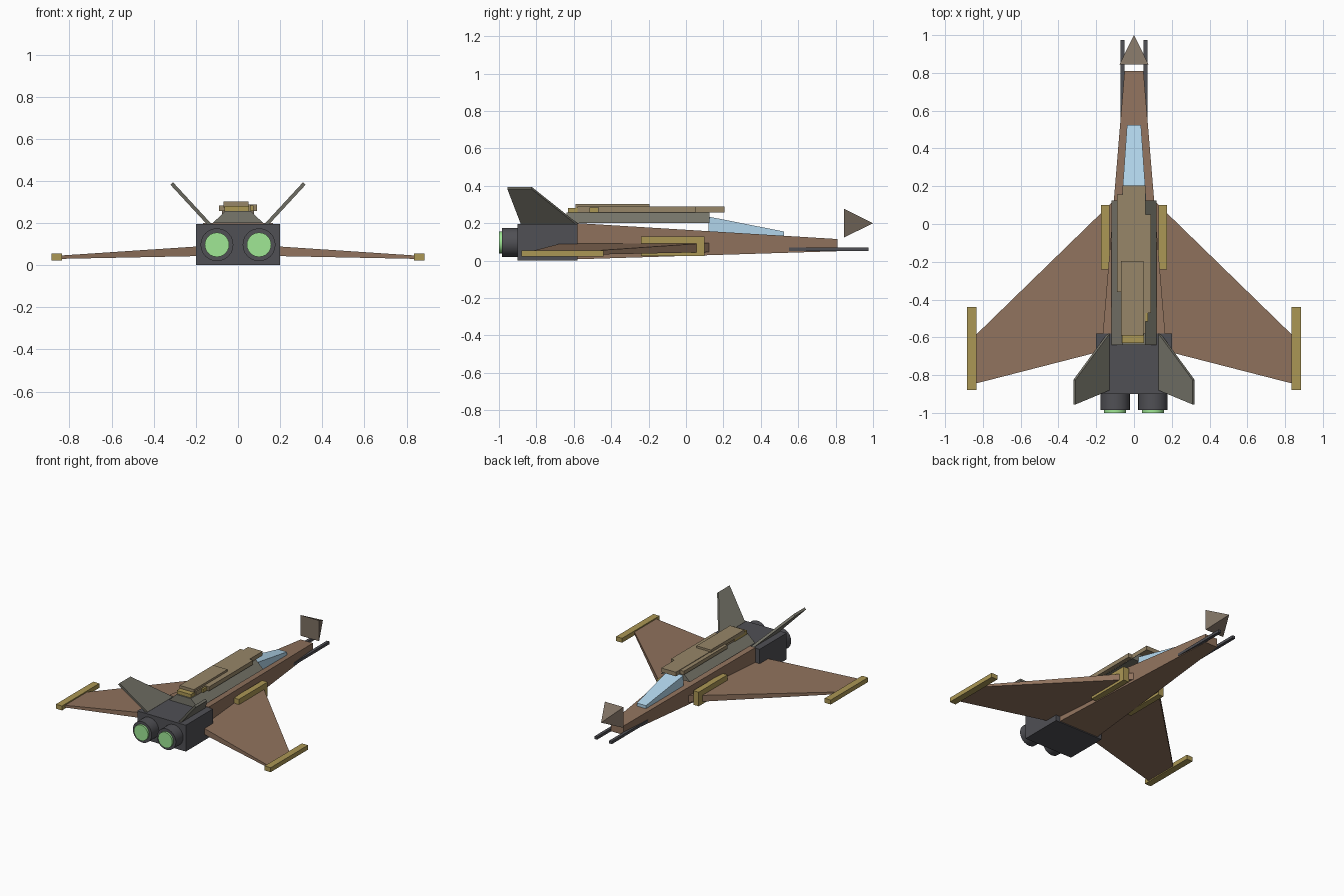
import bpy, bmesh
from math import pi
from mathutils import Vector

if "Cube" in bpy.data.objects:
    bpy.data.objects.remove(bpy.data.objects["Cube"])


def material(name, rgb):
    m = bpy.data.materials.new(name)
    m.diffuse_color = (*rgb, 1)
    m.use_nodes = True
    m.node_tree.nodes["Principled BSDF"].inputs["Base Color"].default_value = m.diffuse_color
    return m


BROWN = material("hull_brown", (0.28, 0.17, 0.11))
TAN = material("plate_tan", (0.31, 0.24, 0.14))
GOLD = material("trim_gold", (0.41, 0.31, 0.09))
OLIVE = material("grey_olive", (0.19, 0.185, 0.15))
DARK = material("dark_metal", (0.08, 0.08, 0.09))
STONE = material("nose_brown", (0.21, 0.165, 0.125))
GLASS = material("canopy_blue", (0.45, 0.68, 0.85))
GLOW = material("engine_glow", (0.35, 0.80, 0.30))


def finish(bm, name, mat, mirror=False):
    bmesh.ops.recalc_face_normals(bm, faces=bm.faces)
    me = bpy.data.meshes.new(name)
    bm.to_mesh(me)
    bm.free()
    me.materials.append(mat)
    ob = bpy.data.objects.new(name, me)
    bpy.context.collection.objects.link(ob)
    if mirror:
        ob.modifiers.new("mirror", 'MIRROR')
    return ob


def loft(name, a, b, mat, mirror=False):
    """Closed solid between two matching outlines."""
    bm = bmesh.new()
    va, vb = [[bm.verts.new(p) for p in loop] for loop in (a, b)]
    n = len(va)
    bm.faces.new(va)
    bm.faces.new(vb)
    for i in range(n):
        j = (i + 1) % n
        bm.faces.new((va[i], va[j], vb[j], vb[i]))
    return finish(bm, name, mat, mirror)


def section(y, wb, wt, z0, z1):
    """Trapezoid cross-section at y: bottom and top half widths."""
    return [(-wb, y, z0), (wb, y, z0), (wt, y, z1), (-wt, y, z1)]


def box(name, x, y, z, mat, mirror=False):
    def rect(yy):
        return [(x[0], yy, z[0]), (x[1], yy, z[0]), (x[1], yy, z[1]), (x[0], yy, z[1])]
    return loft(name, rect(y[0]), rect(y[1]), mat, mirror)


def cylinder(name, x, y0, y1, z, r, mat):
    bpy.ops.mesh.primitive_cylinder_add(vertices=24, radius=r, depth=y1 - y0,
                                        location=(x, (y0 + y1) / 2, z),
                                        rotation=(pi / 2, 0, 0))
    ob = bpy.context.object
    ob.name = name
    ob.data.materials.append(mat)
    bpy.ops.object.shade_smooth_by_angle()


# Tapered fuselage, engine block and raised spine
loft("fuselage", section(-0.58, 0.165, 0.165, 0.007, 0.2),
     section(0.81, 0.05, 0.05, 0.05, 0.115), BROWN)
box("engine_block", (-0.2, 0.2), (-0.9, -0.58), (0, 0.196), DARK)
loft("spine", section(-0.64, 0.12, 0.06, 0.2, 0.257),
     section(0.125, 0.12, 0.06, 0.2, 0.257), OLIVE)

# Canopy
loft("canopy", section(0.12, 0.065, 0.065, 0.14, 0.235),
     section(0.525, 0.037, 0.037, 0.125, 0.155), GLASS)

# Wings, with tip rails and root intakes
root = [(0.1, 0.13, 0.045), (0.1, -0.655, 0.045), (0.1, -0.655, 0.095), (0.1, 0.13, 0.095)]
tip = [(0.84, -0.59, 0.03), (0.84, -0.845, 0.03), (0.84, -0.845, 0.046), (0.84, -0.59, 0.046)]
loft("wings", root, tip, BROWN, True)
box("wing_tip_rails", (0.835, 0.885), (-0.88, -0.44), (0.022, 0.055), GOLD, True)
box("wing_root_intakes", (0.13, 0.175), (-0.24, 0.1), (0.025, 0.13), GOLD, True)

# Canted tail fins
fin = [(0.135, -0.58, 0.193), (0.135, -0.88, 0.193), (0.315, -0.955, 0.388), (0.315, -0.825, 0.388)]
off = Vector((0.006, 0, -0.006))
loft("tail_fins", [Vector(p) + off for p in fin], [Vector(p) - off for p in fin], OLIVE, True)

# Layered plates along the spine
box("back_plate", (-0.06, 0.06), (-0.58, 0.205), (0.257, 0.288), TAN)
box("back_plate_right", (0.05, 0.09), (-0.47, 0.05), (0.257, 0.288), TAN)
box("back_plate_left", (-0.09, -0.05), (-0.36, 0.155), (0.257, 0.284), TAN)
box("upper_plate", (-0.068, 0.05), (-0.59, -0.195), (0.275, 0.303), TAN)
box("rear_trim", (-0.063, 0.052), (-0.63, -0.48), (0.25, 0.282), GOLD)
box("side_trim", (0.045, 0.073), (-0.515, -0.46), (0.257, 0.284), GOLD)

# Nose guns and pyramid nose tip
box("nose_guns", (0.05, 0.072), (0.55, 0.975), (0.05, 0.07), DARK, True)
bm = bmesh.new()
base = [bm.verts.new(p) for p in section(0.845, 0.077, 0.077, 0.123, 0.277)]
apex = bm.verts.new((0, 1.0, 0.2))
bm.faces.new(base)
for i in range(4):
    bm.faces.new((base[i], base[(i + 1) % 4], apex))
finish(bm, "nose_tip", STONE)

# Twin engines
for side, x in (("left", -0.1), ("right", 0.1)):
    cylinder("engine_" + side, x, -0.985, -0.88, 0.097, 0.078, DARK)
    cylinder("engine_glow_" + side, x, -1.0, -0.97, 0.097, 0.058, GLOW)
